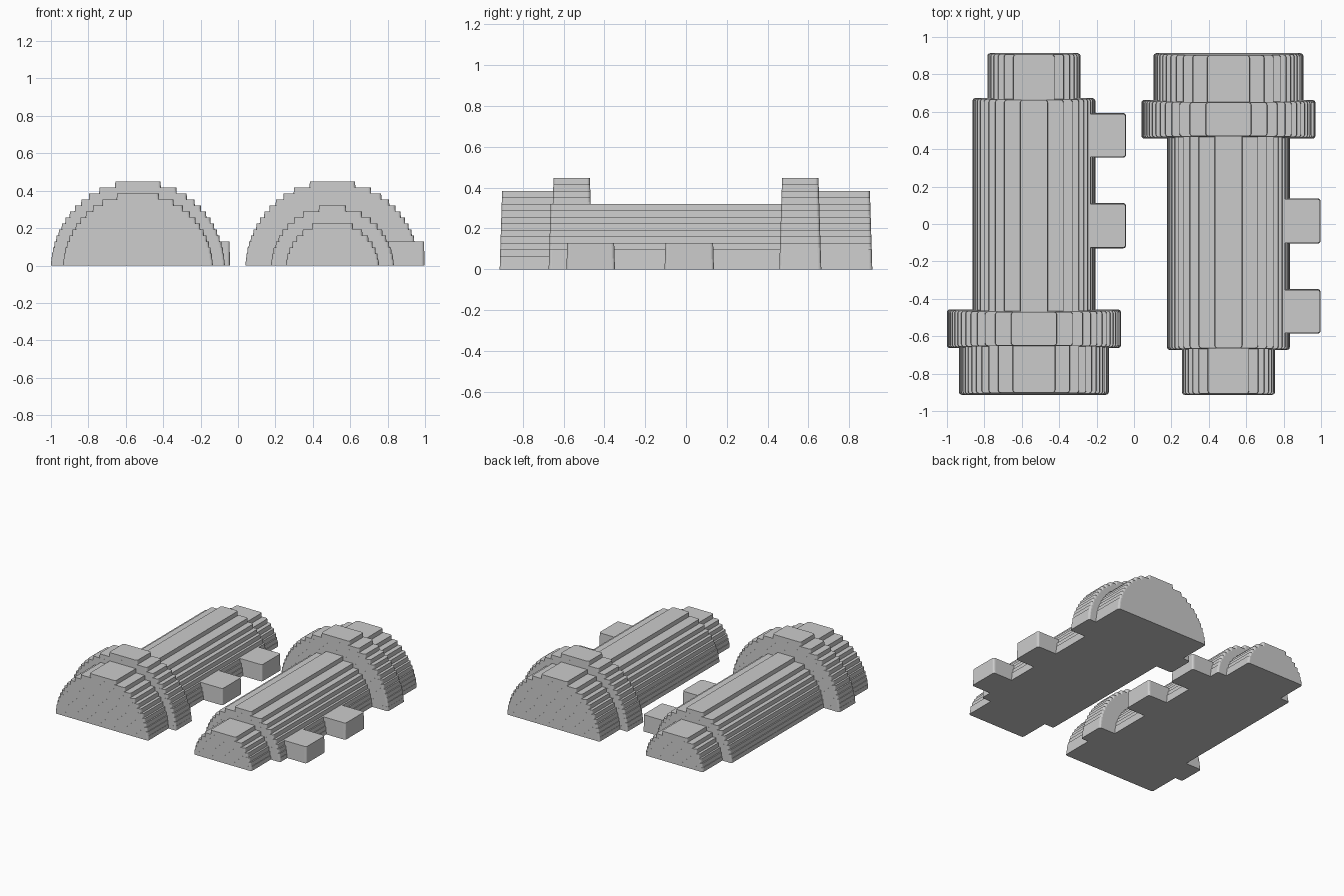
import bpy, bmesh, math

default = bpy.data.objects.get("Cube")
if default:
    bpy.data.objects.remove(default, do_unlink=True)

STEP = 0.032     # height of one terrace
DRAFT = 0.025    # inward lean of the end walls

grey = bpy.data.materials.new("plain_grey")
grey.use_nodes = True
colour = (0.6, 0.6, 0.6, 1)
grey.diffuse_color = colour
grey.node_tree.nodes["Principled BSDF"].inputs["Base Color"].default_value = colour


def rounded_loop(bm, x0, x1, y0, y1, z, r=0.015, seg=4):
    """Ring of vertices around a rounded rectangle, counter-clockwise."""
    corners = [(x1 - r, y1 - r), (x0 + r, y1 - r), (x0 + r, y0 + r), (x1 - r, y0 + r)]
    ring = []
    for i, (cx, cy) in enumerate(corners):
        for s in range(seg + 1):
            a = (i + s / seg) * math.pi / 2
            ring.append(bm.verts.new((cx + r * math.cos(a), cy + r * math.sin(a), z)))
    return ring


def loft(name, sections):
    """Closed solid skinned through (x0, x1, y0, y1, z) sections."""
    bm = bmesh.new()
    rings = [rounded_loop(bm, *s) for s in sections]
    n = len(rings[0])
    for low, high in zip(rings, rings[1:]):
        for i in range(n):
            j = (i + 1) % n
            bm.faces.new((low[i], low[j], high[j], high[i]))
    bm.faces.new(rings[0][::-1])
    bm.faces.new(rings[-1])
    bmesh.ops.recalc_face_normals(bm, faces=bm.faces)
    mesh = bpy.data.meshes.new(name)
    bm.to_mesh(mesh)
    bm.free()
    mesh.materials.append(grey)
    obj = bpy.data.objects.new(name, mesh)
    bpy.context.collection.objects.link(obj)


def stepped_half_cylinder(name, cx, radius, y0, y1):
    """Terraced half round lying along y."""
    sections = []
    for k in range(int(radius / STEP)):
        top = (k + 1) * STEP
        w = math.sqrt(radius ** 2 - top ** 2)
        for z, flare in ((k * STEP, 0.002), (top, 0)):
            # ledges take a sliver of the draft so every ring is distinct
            d = DRAFT * z + 0.0002 * k
            sections.append((cx - w - flare, cx + w + flare, y0 + d, y1 - d, z))
    loft(name, sections)


def tab(name, x0, x1, y0, y1):
    top, d = 4 * STEP, 0.004
    loft(name, [(x0, x1, y0, y1, 0), (x0, x1 - d / 2, y0 + d, y1 - d, top)])


# name, radius, y start, y end
PARTS = [("end_cap", 0.40, -0.913, -0.62),
         ("flange", 0.464, -0.663, -0.457),
         ("body", 0.328, -0.50, 0.673),
         ("tip", 0.249, 0.62, 0.913)]
TABS = [("outer_tab", 0.355, 0.593), ("inner_tab", -0.13, 0.112)]

# Two halves, lying in opposite directions
for side, cx, flip in (("right", -0.535, 1), ("left", 0.505, -1)):
    for part, radius, a, b in PARTS:
        y0, y1 = sorted((a * flip, b * flip))
        stepped_half_cylinder(f"{side}_{part}", cx, radius, y0, y1)
    for part, a, b in TABS:
        y0, y1 = sorted((a * flip, b * flip))
        shift = 0.007 if flip < 0 else 0
        tab(f"{side}_{part}", cx + 0.2, cx + 0.492, y0 + shift, y1 + shift)
